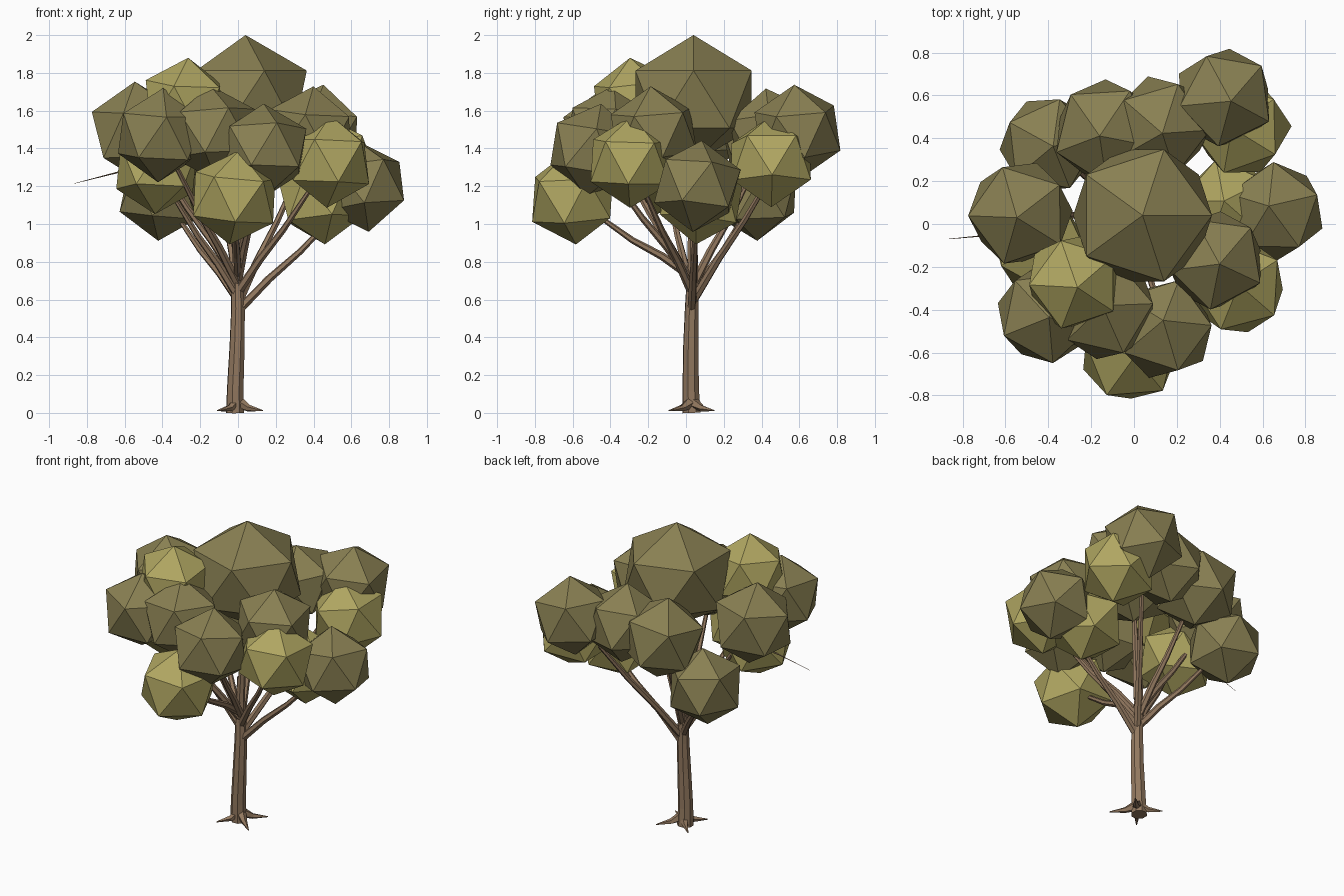
import bpy, bmesh, math, random
from mathutils import Vector, Euler

if "Cube" in bpy.data.objects:
    bpy.data.objects.remove(bpy.data.objects["Cube"])

random.seed(11)


def material(name, rgb):
    m = bpy.data.materials.new(name)
    m.diffuse_color = (*rgb, 1)
    m.use_nodes = True
    m.node_tree.nodes["Principled BSDF"].inputs["Base Color"].default_value = m.diffuse_color
    return m


BARK = material("bark", (0.29, 0.19, 0.115))
DARK = material("dark_leaves", (0.25, 0.215, 0.085))
LIGHT = material("light_leaves", (0.43, 0.38, 0.12))


def add_object(name, bm, mat):
    me = bpy.data.meshes.new(name)
    bmesh.ops.recalc_face_normals(bm, faces=bm.faces)
    bm.to_mesh(me)
    bm.free()
    me.materials.append(mat)
    ob = bpy.data.objects.new(name, me)
    bpy.context.collection.objects.link(ob)
    return ob


def limb(name, points, radii, sides):
    """Faceted tapering tube through the points."""
    bm = bmesh.new()
    pts = [Vector(p) for p in points]
    rings = []
    for i, p in enumerate(pts):
        d = (pts[min(i + 1, len(pts) - 1)] - pts[max(i - 1, 0)]).normalized()
        u = d.cross(Vector((0.31, 0.95, 0))).normalized()
        v = d.cross(u)
        rings.append([bm.verts.new(p + radii[i] * (u * math.cos(a) + v * math.sin(a)))
                      for a in (2 * math.pi * k / sides for k in range(sides))])
    for r0, r1 in zip(rings, rings[1:]):
        for k in range(sides):
            j = (k + 1) % sides
            bm.faces.new((r0[k], r0[j], r1[j], r1[k]))
    bm.faces.new(rings[0])
    bm.faces.new(rings[-1])
    return add_object(name, bm, BARK)


def leaf_clump(name, centre, radius, mat, tilt, squash=1.0):
    """Twenty-sided ball of leaves."""
    bm = bmesh.new()
    bmesh.ops.create_icosphere(bm, subdivisions=1, radius=radius)
    rot = Euler((random.uniform(-tilt, tilt), random.uniform(-tilt, tilt),
                 random.uniform(0, 1.25) if tilt else 0.0)).to_matrix()
    bmesh.ops.rotate(bm, verts=bm.verts, matrix=rot)
    bmesh.ops.scale(bm, verts=bm.verts, vec=(1, 1, squash))
    bmesh.ops.translate(bm, verts=bm.verts, vec=centre)
    return add_object(name, bm, mat)


# Trunk
limb("trunk", [(-0.015, 0.03, 0), (-0.015, 0.025, 0.12), (-0.005, 0.025, 0.35),
               (0.0, 0.03, 0.55), (-0.005, 0.035, 0.72), (-0.01, 0.04, 0.95)],
     [0.05, 0.046, 0.042, 0.038, 0.032, 0.02], 8)

# Root flares
for i in range(4):
    a = i * math.pi / 2 + 0.85
    c, s = math.cos(a), math.sin(a)
    limb("root", [(0.0 + 0.02 * c, 0.03 + 0.02 * s, 0.05),
                  (0.005 + 0.07 * c, 0.03 + 0.07 * s, 0.025),
                  (0.01 + 0.16 * c, 0.03 + 0.16 * s, 0.012)], [0.03, 0.018, 0.003], 5)

# Crown: centre, radius, whether the leaves are light, branch start height (0 = none)
clumps = [
    ((0.04, 0.04, 1.66), 0.362, 0, 0.80),
    ((-0.28, -0.27, 1.64), 0.242, 1, 0),
    ((-0.53, 0.05, 1.49), 0.265, 0, 0.70),
    ((-0.40, 0.37, 1.155), 0.245, 0, 0.60),
    ((-0.13, 0.43, 1.43), 0.265, 0, 0.66),
    ((0.13, 0.46, 1.47), 0.25, 0, 0),
    ((0.42, 0.59, 1.49), 0.25, 0, 0.58),
    ((0.50, 0.45, 1.33), 0.245, 1, 0),
    ((0.66, 0.06, 1.20), 0.245, 0, 0.54),
    ((0.44, 0.08, 1.13), 0.24, 1, 0),
    ((0.38, -0.17, 1.48), 0.25, 0, 0),
    ((0.48, -0.29, 1.33), 0.245, 1, 0.64),
    ((0.14, -0.49, 1.39), 0.25, 0, 0.70),
    ((-0.02, -0.60, 1.14), 0.25, 1, 0.72),
    ((-0.13, -0.40, 1.48), 0.255, 0, 0),
    ((-0.41, -0.42, 1.47), 0.25, 0, 0.68),
    ((-0.43, -0.12, 1.29), 0.24, 1, 0.62),
]
for i, (c, r, light, start) in enumerate(clumps):
    leaf_clump("leaf_clump", c, r, LIGHT if light else DARK,
               0.0 if i == 0 else 0.15, 0.94 if i == 0 else 1.0)
    if start:
        # Branch curving from the trunk up into the clump
        s, e = Vector((0, 0.03, start)), Vector(c)
        mid = s.lerp(e, 0.5) + Vector((0, 0, -0.015))
        limb("branch", [s, s.lerp(e, 0.25) + Vector((0, 0, 0.005)), mid, e],
             [0.024, 0.021, 0.017, 0.008], 6)

# Bare twig poking out on the left
limb("twig", [(-0.45, -0.02, 1.32), (-0.65, -0.05, 1.27), (-0.865, -0.07, 1.215)],
     [0.006, 0.004, 0.001], 4)
